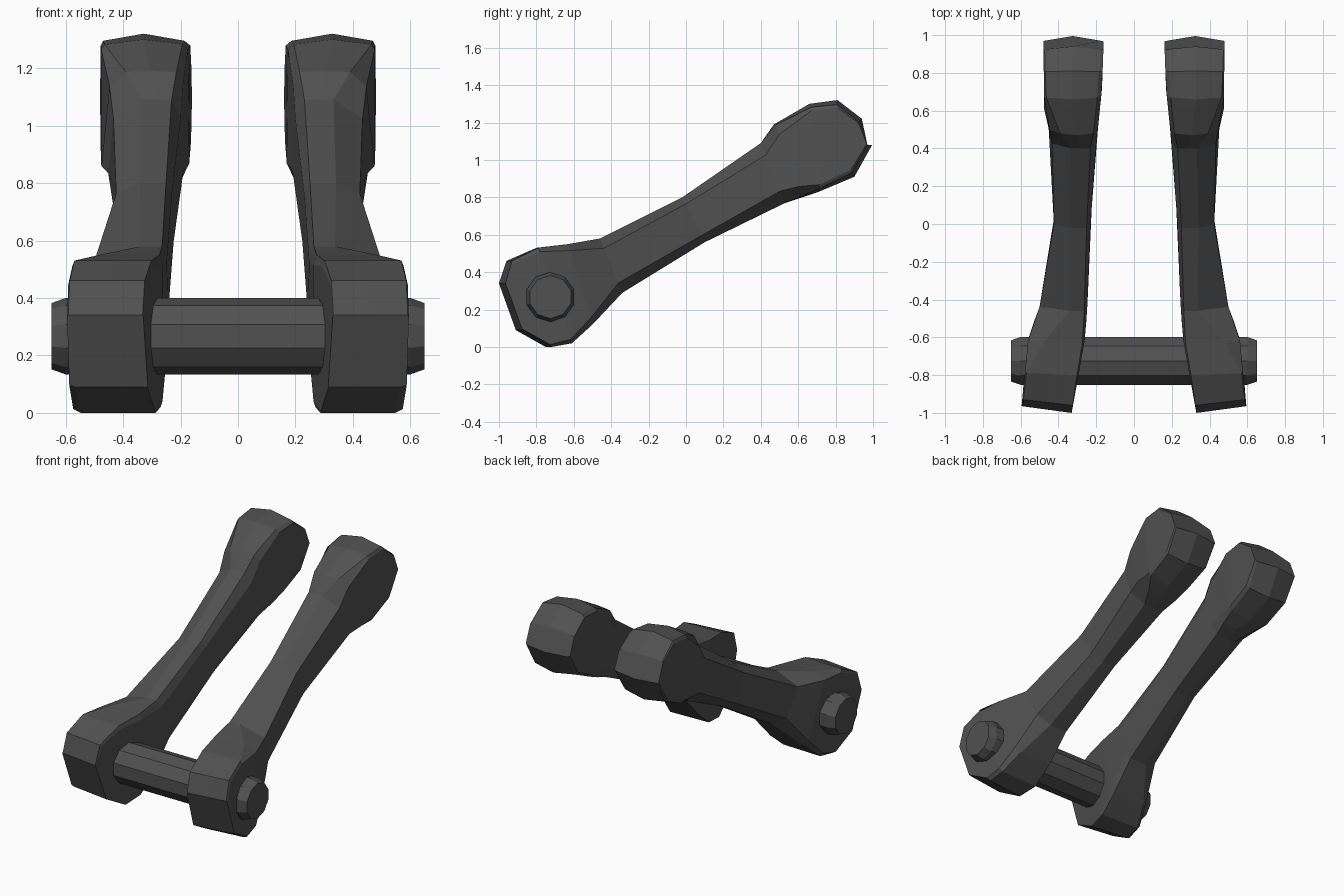
import bpy, bmesh, math

if "Cube" in bpy.data.objects:
    bpy.data.objects.remove(bpy.data.objects["Cube"])

steel = bpy.data.materials.new("dark grey metal")
steel.diffuse_color = (0.082, 0.082, 0.082, 1)
steel.use_nodes = True
steel.node_tree.nodes["Principled BSDF"].inputs["Base Color"].default_value = steel.diffuse_color


def lerp(table, y):
    for (a, p), (b, q) in zip(table, table[1:]):
        if y <= b:
            return p + (q - p) * (y - a) / (b - a)
    return table[-1][1]


def skin(rings, name):
    """Join rings of points into a closed flat-faced tube."""
    bm = bmesh.new()
    loops = [[bm.verts.new(p) for p in ring] for ring in rings]
    n = len(loops[0])
    for a, b in zip(loops, loops[1:]):
        for i in range(n):
            j = (i + 1) % n
            bm.faces.new((a[i], a[j], b[j], b[i]))
    bm.faces.new(loops[0])
    bm.faces.new(loops[-1])
    bmesh.ops.recalc_face_normals(bm, faces=bm.faces)
    me = bpy.data.meshes.new(name)
    bm.to_mesh(me)
    bm.free()
    me.materials.append(steel)
    bpy.context.collection.objects.link(bpy.data.objects.new(name, me))


# inner and outer side of an arm as x over y
INNER = [(-1, .33), (-.6, .258), (-.4, .245), (0, .23), (.42, .2), (.7, .17), (1, .16)]
OUTER = [(-1, .595), (-.6, .56), (-.33, .46), (.08, .415), (.45, .435), (.58, .475), (1, .48)]

# sections: top y, z, bottom y, z, inner inset, outer inset top, bottom,
# chamfer depth, y shift of the outer side, radial drop of the head's rims
SECTIONS = [
    (-1.00, .34, -.91, .09, .002, .004, .020, .03, .035, 0),
    (-.96, .46, -.75, .00, .002, .006, .025, .03, .03, 0),
    (-.80, .53, -.62, .02, .008, .008, .02, .04, .01, 0),
    (-.63, .55, -.50, .12, .010, .080, .03, .08, 0, 0),
    (-.46, .58, -.34, .29, .015, .170, .08, .18, 0, 0),
    (-.02, .80, .10, .56, .020, .085, .08, .15, 0, 0),
    (.40, 1.09, .53, .77, .030, .100, .10, .20, 0, 0),
    (.47, 1.19, .62, .80, .020, .050, .07, .13, 0, .01),
    (.66, 1.30, .71, .83, .020, .012, .012, .04, 0, .02),
    (.81, 1.32, .90, .91, .020, .008, .008, .04, 0, .025),
    (.94, 1.22, .995, 1.08, .015, .006, .006, .06, 0, .025),
]
HEAD = (.78, 1.08)  # centre of the upper head


def arm(side, name):
    rings = []
    for ty, tz, by, bz, ins, ot, ob, c, shift, drop in SECTIONS:
        pts = [(INNER, ins, 1), (None, .5, 1), (OUTER, -ot, 1), (OUTER, 0, 1 - c), (OUTER, 0, c),
               (OUTER, -ob, 0), (None, .5, 0), (INNER, ins, 0), (INNER, 0, c), (INNER, 0, 1 - c)]
        ring = []
        for table, dx, t in pts:
            y, z = by + (ty - by) * t, bz + (tz - bz) * t
            if table is None:  # ridge between the two rims
                x = (lerp(INNER, y) + ins + lerp(OUTER, y) - (ot if t else ob)) / 2
                y += shift / 2
            else:
                x = lerp(table, y) + dx
                dy, dz = HEAD[0] - y, HEAD[1] - z
                k = drop / math.hypot(dy, dz)
                y, z = y + dy * k, z + dz * k
                if table is OUTER:
                    y += shift
            ring.append((side * x, y, z))
        rings.append(ring)
    skin(rings, name)


arm(1, "right_arm")
arm(-1, "left_arm")

# cross pin with chamfered ends
skin([[(x, -.725 + r * math.cos(a), .267 + r * math.sin(a))
       for a in (math.radians(36 * k + 18) for k in range(10))]
      for x, r in ((-.65, .115), (-.60, .133), (.60, .133), (.65, .115))], "cross_pin")
